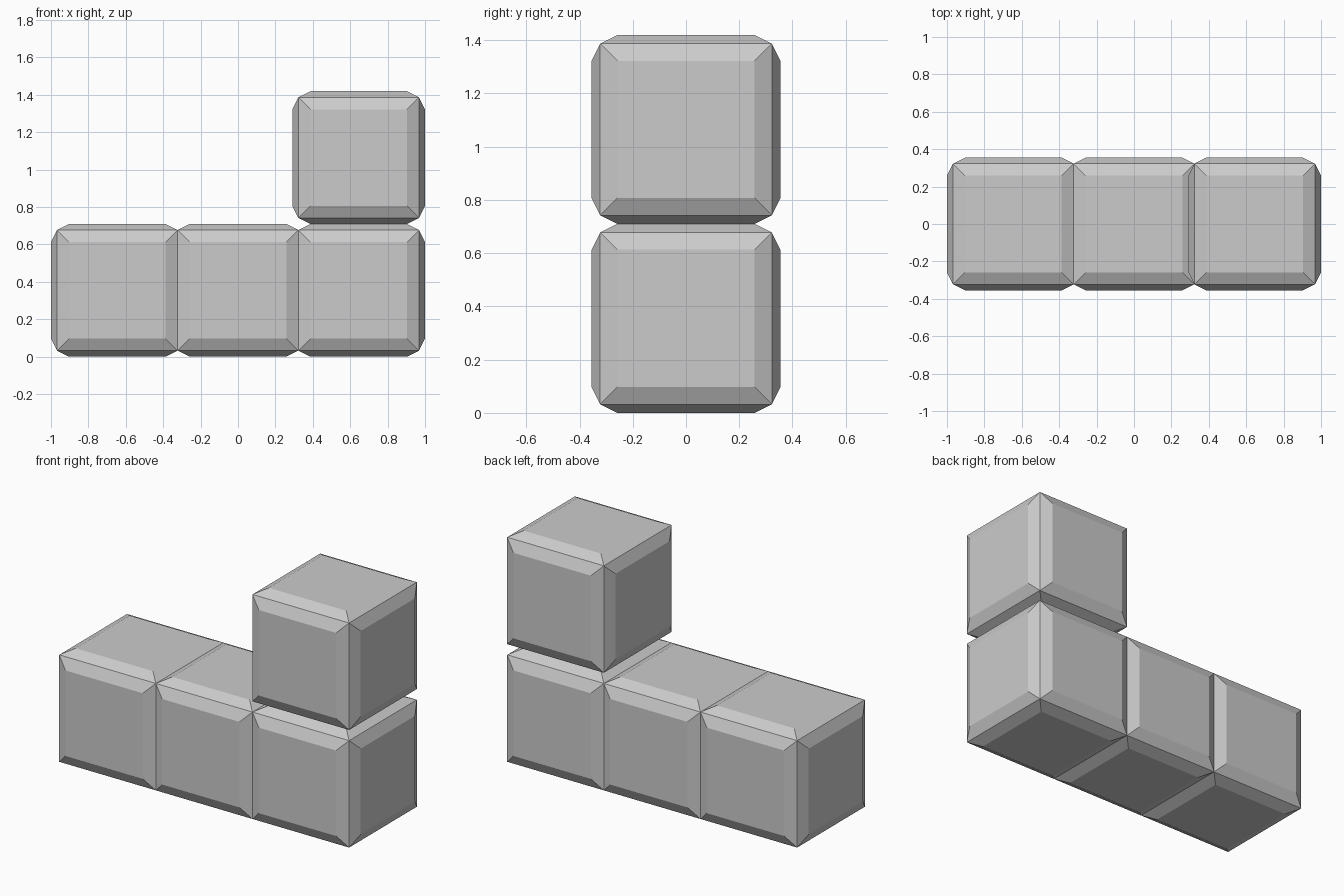
import bpy
import bmesh

if "Cube" in bpy.data.objects:
    bpy.data.objects.remove(bpy.data.objects["Cube"])

C = 1 / 3.1        # half size of the block's corner cage
H = 1.1 * C        # half size out to the raised face panels


def add_block(name, x, z):
    """Cube whose six faces are inset and raised into bevelled panels."""
    bm = bmesh.new()
    bmesh.ops.create_cube(bm, size=2 * C)
    bmesh.ops.inset_individual(bm, faces=bm.faces[:], thickness=0.2 * C,
                               depth=0.1 * C, use_even_offset=True)
    bmesh.ops.recalc_face_normals(bm, faces=bm.faces[:])
    mesh = bpy.data.meshes.new(name)
    bm.to_mesh(mesh)
    bm.free()
    block = bpy.data.objects.new(name, mesh)
    block.location = (x, 0, z)
    bpy.context.collection.objects.link(block)


# Bottom row of three joined blocks
for label, i in (("left", -1), ("middle", 0), ("right", 1)):
    add_block(f"bottom_{label}_block", i * 2 * C, H)

# Single block stacked on the right end
add_block("top_right_block", 2 * C, 3 * H)
